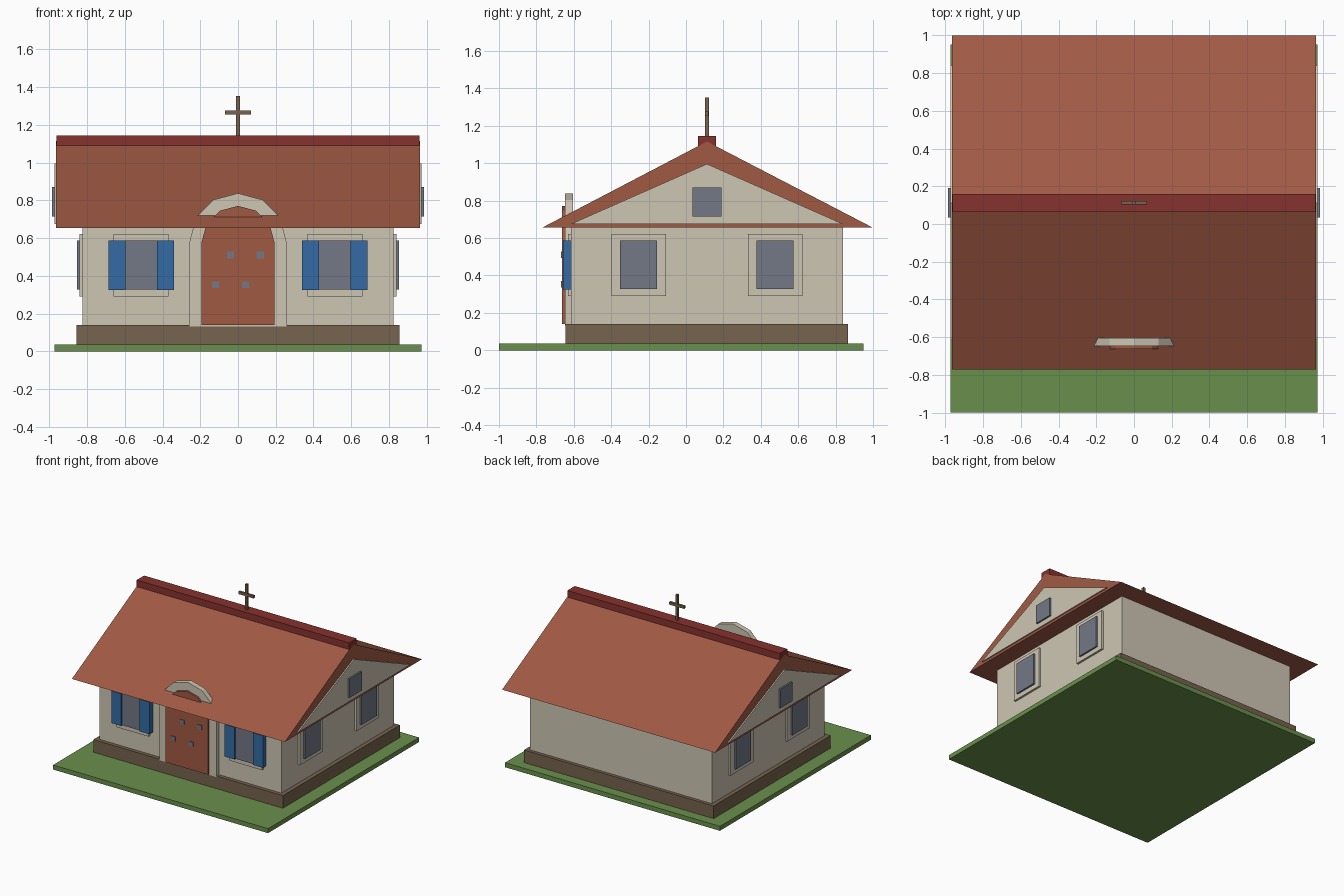
import bpy, math

if "Cube" in bpy.data.objects:
    bpy.data.objects.remove(bpy.data.objects["Cube"])


def material(name, r, g, b):
    def lin(c):
        c /= 255
        return c / 12.92 if c <= 0.04045 else ((c + 0.055) / 1.055) ** 2.4
    m = bpy.data.materials.new(name)
    m.diffuse_color = (lin(r), lin(g), lin(b), 1)
    m.use_nodes = True
    m.node_tree.nodes["Principled BSDF"].inputs["Base Color"].default_value = m.diffuse_color
    return m


GRASS = material("grass green", 106, 143, 76)
STONE = material("plinth brown", 118, 99, 78)
CREAM = material("wall cream", 206, 198, 180)
TILE = material("terracotta", 160, 90, 68)
RIDGE = material("ridge red", 134, 50, 45)
BLUE = material("shutter blue", 52, 107, 165)
GLASS = material("window grey", 115, 120, 133)


def make(name, verts, faces, mat):
    me = bpy.data.meshes.new(name)
    me.from_pydata(verts, [], faces)
    me.materials.append(mat)
    ob = bpy.data.objects.new(name, me)
    bpy.context.collection.objects.link(ob)
    return ob


def prism(name, pts, lo, hi, axis, mat):
    """Extrude a counter-clockwise profile: (y, z) along x, or (x, z) along y."""
    n = len(pts)
    if axis == "x":
        verts = [(lo, a, b) for a, b in pts] + [(hi, a, b) for a, b in pts]
    else:  # far end first, so the winding stays outward
        verts = [(a, hi, b) for a, b in pts] + [(a, lo, b) for a, b in pts]
    faces = [tuple(reversed(range(n))), tuple(range(n, 2 * n))]
    faces += [(i, (i + 1) % n, n + (i + 1) % n, n + i) for i in range(n)]
    return make(name, verts, faces, mat)


def box(name, x, y, z, mat):
    """Box from (min, max) ranges."""
    return prism(name, [(y[0], z[0]), (y[1], z[0]), (y[1], z[1]), (y[0], z[1])],
                 x[0], x[1], "x", mat)


def arch(r, bottom, spring):
    """Round-headed outline with a six-sided half circle."""
    top = [(r * math.cos(math.pi * i / 6), spring + r * math.sin(math.pi * i / 6))
           for i in range(7)]
    return [(-r, bottom), (r, bottom)] + top


def side_box(name, s, x, y, z, mat):
    """Box on the right (s = 1) or left (s = -1) of the house."""
    return box(name, tuple(sorted((s * x[0], s * x[1]))), y, z, mat)


MID = 0.112           # y of the ridge
FRAME_Z, PANE_Z = (0.29, 0.622), (0.327, 0.587)

# Ground, plinth and walls
box("lawn", (-0.972, 0.972), (-1.0, 0.95), (0, 0.037), GRASS)
box("plinth", (-0.857, 0.857), (-0.645, 0.867), (0.037, 0.14), STONE)
box("walls", (-0.823, 0.823), (-0.615, 0.84), (0.14, 0.66), CREAM)

# Roof prism with flat underside, and ridge cap
prism("roof", [(-0.77, 0.655), (1.0, 0.655), (MID, 1.116)], -0.963, 0.963, "x", TILE)
box("ridge_cap", (-0.961, 0.961), (MID - 0.048, MID + 0.048), (1.085, 1.145), RIDGE)

# Cross on the ridge
box("cross_post", (-0.01, 0.01), (MID - 0.01, MID + 0.01), (1.14, 1.352), STONE)
box("cross_arm", (-0.068, 0.068), (MID - 0.0095, MID + 0.0095), (1.255, 1.276), STONE)

# Gables and side windows
for s, side in ((1, "right"), (-1, "left")):
    x = sorted((s * 0.95, s * 0.973))
    prism(f"{side}_gable", [(-0.615, 0.675), (0.84, 0.675), (MID, 0.996)],
          x[0], x[1], "x", CREAM)
    side_box(f"{side}_gable_window", s, (0.96, 0.986),
             (MID - 0.078, MID + 0.078), (0.715, 0.87), GLASS)
    for c, place in ((MID - 0.365, "front"), (MID + 0.365, "back")):
        side_box(f"{side}_{place}_window_frame", s, (0.81, 0.84),
                 (c - 0.146, c + 0.146), FRAME_Z, CREAM)
        side_box(f"{side}_{place}_window_pane", s, (0.82, 0.854),
                 (c - 0.099, c + 0.099), PANE_Z, GLASS)

    # Front window with two shutters
    c = s * 0.513
    box(f"front_{side}_window_frame", (c - 0.146, c + 0.146), (-0.631, -0.6), FRAME_Z, CREAM)
    box(f"front_{side}_window_pane", (c - 0.099, c + 0.099), (-0.645, -0.61), PANE_Z, GLASS)
    for t, hand in ((1, "outer"), (-1, "inner")):
        m = c + s * t * 0.128
        box(f"front_{side}_{hand}_shutter", (m - 0.045, m + 0.045), (-0.657, -0.613),
            (PANE_Z[0] - 0.001, PANE_Z[1] + 0.001), BLUE)

# Arched doorway whose head rises through the roof
prism("door_surround", arch(0.257, 0.132, 0.581), -0.647, -0.605, "y", CREAM)
prism("door", arch(0.193, 0.14, 0.578), -0.662, -0.63, "y", TILE)
for i, (x, z) in enumerate(((-0.04, 0.51), (0.118, 0.51), (-0.12, 0.353), (0.04, 0.353))):
    box(f"door_light_{i + 1}", (x - 0.019, x + 0.019), (-0.667, -0.66),
        (z - 0.018, z + 0.018), GLASS)
